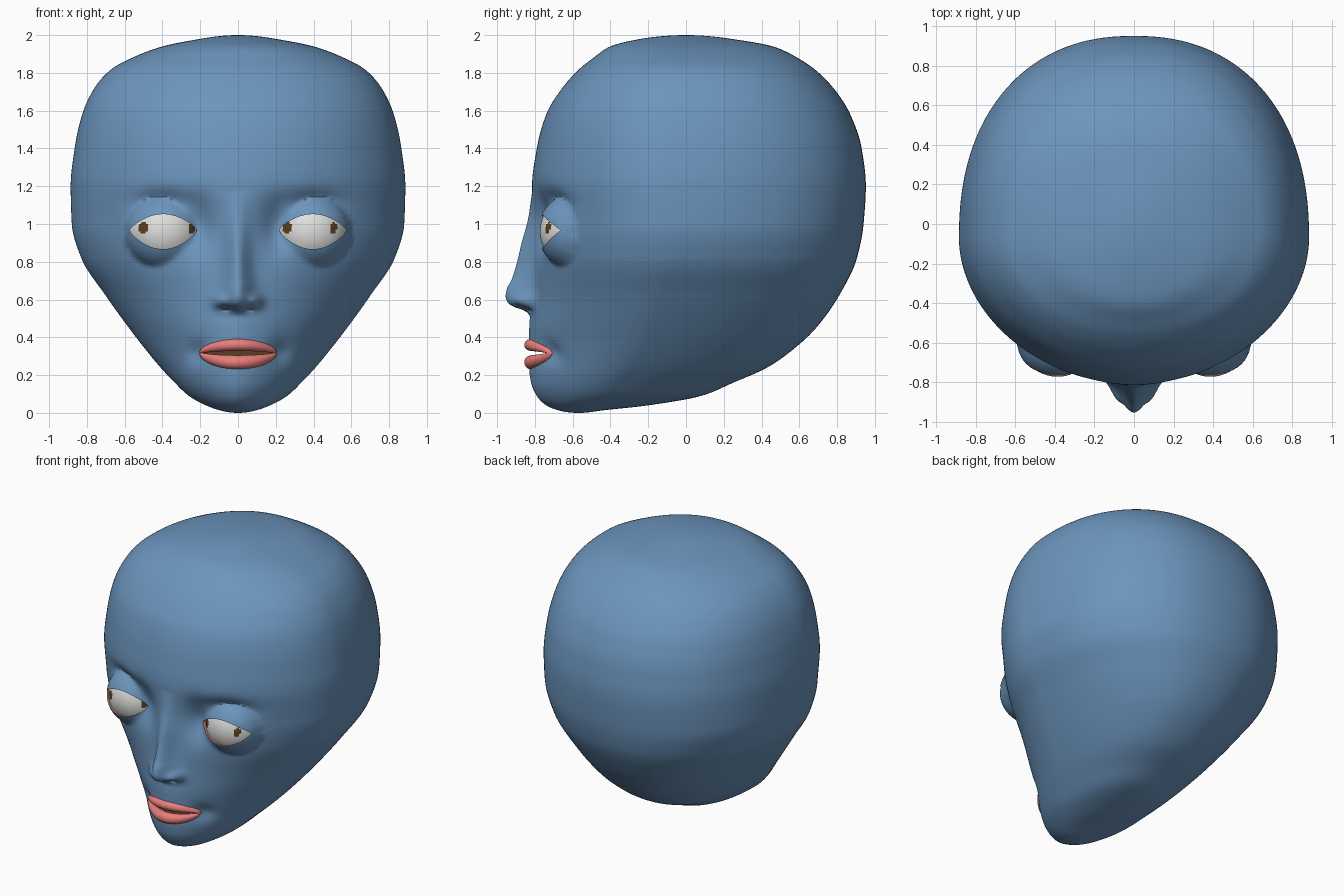
import bpy, bmesh, math
from mathutils import Matrix

if "Cube" in bpy.data.objects:
    bpy.data.objects.remove(bpy.data.objects["Cube"])


def material(name, rgb):
    m = bpy.data.materials.new(name)
    m.diffuse_color = (*rgb, 1)
    m.use_nodes = True
    m.node_tree.nodes["Principled BSDF"].inputs["Base Color"].default_value = m.diffuse_color
    return m


SKIN = material("blue skin", (0.15, 0.30, 0.51))
LIP = material("coral lips", (0.80, 0.21, 0.20))
WHITE = material("eye white", (0.74, 0.74, 0.73))
BROWN = material("dark brown", (0.10, 0.05, 0.015))


def make_object(name, bm, mats, angle=40):
    bmesh.ops.recalc_face_normals(bm, faces=bm.faces)
    me = bpy.data.meshes.new(name)
    bm.to_mesh(me)
    bm.free()
    for m in mats:
        me.materials.append(m)
    ob = bpy.data.objects.new(name, me)
    bpy.context.collection.objects.link(ob)
    smooth(ob, angle)
    return ob


def smooth(ob, angle):
    bpy.ops.object.select_all(action='DESELECT')
    ob.select_set(True)
    bpy.context.view_layer.objects.active = ob
    bpy.ops.object.shade_smooth_by_angle(angle=math.radians(angle))


def curve(xs, ys):
    """Monotone cubic interpolation through the points."""
    n = len(xs)
    d = [(ys[i + 1] - ys[i]) / (xs[i + 1] - xs[i]) for i in range(n - 1)]
    m = [d[0]] + [2 * a * b / (a + b) if a * b > 0 else 0 for a, b in zip(d, d[1:])] + [d[-1]]

    def f(x):
        x = min(max(x, xs[0]), xs[-1])
        i = max(k for k in range(n - 1) if xs[k] <= x)
        h = xs[i + 1] - xs[i]
        t = (x - xs[i]) / h
        return (ys[i] * (1 + 2 * t) * (1 - t) ** 2 + h * m[i] * t * (1 - t) ** 2
                + ys[i + 1] * t * t * (3 - 2 * t) + h * m[i + 1] * t * t * (t - 1))
    return f


def bump(x, z, cx, cz, sx, sz):
    return math.exp(-((x - cx) / sx) ** 2 - ((z - cz) / sz) ** 2)


# Head slices: height, half width, front y, back y
SLICES = [
    (0, 0, -.57, -.57), (.012, .09, -.67, -.45), (.04, .17, -.74, -.2), (.09, .26, -.79, .08),
    (.16, .335, -.82, .25), (.24, .41, -.83, .43), (.33, .485, -.83, .56), (.44, .57, -.83, .68),
    (.62, .70, -.815, .81), (.82, .83, -.805, .905), (1.0, .88, -.80, .94), (1.2, .886, -.815, .952),
    (1.4, .865, -.79, .93), (1.58, .825, -.74, .87), (1.72, .76, -.655, .78), (1.82, .67, -.565, .68),
    (1.88, .56, -.49, .59), (1.94, .40, -.40, .46), (1.98, .2, -.24, .24), (2, 0, 0, 0)]
arc = [math.acos(1 - r[0]) for r in SLICES]
width, front, back = (curve(arc, [r[k] for r in SLICES]) for k in (1, 2, 3))
nose_h = curve([.515, .54, .565, .59, .62, .66, .7, .8, .9, 1.0, 1.17],
               [0, .03, .10, .13, .14, .135, .115, .088, .068, .042, 0])
nose_w = curve([.5, .6, .66, .8, 1.2], [.085, .085, .075, .062, .06])
front_n = curve([0, .35, .9, 1.4, 2], [1.8, 1.62, 1.85, 1.95, 2.1])

EX, EY, EZ, ER = .387, -.575, .96, .198     # eyeball centre and radius


def face_relief(x, y, z):
    """Push the face in and out for the nose, sockets, lids and mouth corners."""
    ax = abs(x)
    y -= nose_h(z) * math.exp(-(ax / nose_w(z)) ** 2)
    y -= .04 * bump(ax, z, .092, .592, .036, .032)
    y += .025 * bump(ax, z, .06, .552, .03, .014)
    y += .065 * bump(ax, z, .205, .99, .08, .13)
    y += .05 * bump(ax, z, .40, 1.11, .15, .065)
    y += .03 * bump(ax, z, .22, .32, .06, .06)
    r2 = (ER + .011) ** 2 - (ax - EX) ** 2 - (z - EZ) ** 2
    if r2 > 0:                               # lids wrap the eyeball
        lid = EY - math.sqrt(r2)
        k = .02
        h = max(k - abs(y - lid), 0) / k
        y = min(y, lid) - h * h * k / 4
    return y


# Head
ROWS, COLS = 220, 216
bm = bmesh.new()
rings = []
for i in range(1, ROWS):
    s = math.pi * i / ROWS
    z = 1 - math.cos(s)
    w, yf, yb = width(s), front(s), back(s)
    yc = yf + .42 * (yb - yf)
    ring = []
    for j in range(COLS):
        u = 2 * math.pi * j / COLS
        a = u - .5 * math.sin(u)             # denser columns on the face
        c, sn = math.cos(a), math.sin(a)
        n = front_n(z) if c > 0 else 2.25
        x = w * math.copysign(abs(sn) ** (2 / n), sn)
        if c > 0:
            y = face_relief(x, yc - (yc - yf) * c ** (2 / n), z)
        else:
            y = yc + (yb - yc) * (-c) ** (2 / n)
        ring.append(bm.verts.new((x, y, z)))
    rings.append(ring)
for lo, hi in zip(rings, rings[1:]):
    for j in range(COLS):
        k = (j + 1) % COLS
        bm.faces.new((lo[j], lo[k], hi[k], hi[j]))
for ring, p in ((rings[0], (0, -.57, 0)), (rings[-1], (0, 0, 2))):
    tip = bm.verts.new(p)
    for j in range(COLS):
        bm.faces.new((ring[j], ring[(j + 1) % COLS], tip))
head = make_object("head", bm, [SKIN, LIP, BROWN])


# Cutter for the eye openings and the mouth
def almond(bm, x0, x1, zc, up, down, power, depth, mat, steps=28):
    ts = [i / steps for i in range(steps + 1)]
    pts = [(x0 + (x1 - x0) * t, zc + up * max(math.sin(math.pi * t), 0) ** power) for t in ts]
    pts += [(x0 + (x1 - x0) * t, zc - down * math.sin(math.pi * t) ** power) for t in ts[-2:0:-1]]
    near = [bm.verts.new((x, -1.2, z)) for x, z in pts]
    far = [bm.verts.new((x, depth, z)) for x, z in pts]
    faces = [bm.faces.new(near), bm.faces.new(far[::-1])]
    for i in range(len(pts)):
        k = (i + 1) % len(pts)
        faces.append(bm.faces.new((near[k], near[i], far[i], far[k])))
    for f in faces:
        f.material_index = mat


bm = bmesh.new()
for side in (-1, 1):
    almond(bm, side * .217, side * .575, .967, .085, .10, .75, -.5, 1)
almond(bm, -.188, .188, .317, .022, .022, .6, -.6, 2)
cutter = make_object("opening_cutter", bm, [SKIN, LIP, BROWN])
cutter.hide_render = True
mod = head.modifiers.new("openings", 'BOOLEAN')
mod.operation, mod.solver, mod.object = 'DIFFERENCE', 'EXACT', cutter
bpy.ops.object.select_all(action='DESELECT')
bpy.context.view_layer.objects.active = head
head.select_set(True)
bpy.ops.object.modifier_apply(modifier=mod.name)
bpy.data.objects.remove(cutter)
smooth(head, 40)

# Eyeballs with two brown flecks each
for name, side, flecks in (("left_eyeball", -1, ((-.50, .024), (-.245, .016))),
                           ("right_eyeball", 1, ((.26, .024), (.505, .016)))):
    bm = bmesh.new()
    bmesh.ops.create_uvsphere(bm, u_segments=80, v_segments=60, radius=ER,
                              matrix=Matrix.Translation((side * EX, EY, EZ)))
    for f in bm.faces:
        c = f.calc_center_median()
        if c.y < EY and any(((c.x - fx) / r) ** 2 + ((c.z - .98) / .034) ** 2 < 1 for fx, r in flecks):
            f.material_index = 1
    make_object(name, bm, [WHITE, BROWN], 60)


# Lips: tapered rolls following the curve of the mouth
def lip(name, z_mid, half_height, steps=40, sides=20):
    bm = bmesh.new()
    loops = []
    for i in range(steps + 1):
        t = -1 + 2 * i / steps
        full = max(1 - t * t, 0) ** .6
        zc = .317 + (z_mid - .317) * full
        h, d = .006 + (half_height - .006) * full, .012 + .024 * full
        y = -.82 + .10 * t * t
        loops.append([bm.verts.new((.205 * t, y + d * math.cos(2 * math.pi * k / sides),
                                    zc + h * math.sin(2 * math.pi * k / sides))) for k in range(sides)])
    for a, b in zip(loops, loops[1:]):
        for k in range(sides):
            m = (k + 1) % sides
            bm.faces.new((a[k], a[m], b[m], b[k]))
    bm.faces.new(loops[0])
    bm.faces.new(loops[-1])
    make_object(name, bm, [LIP], 60)


lip("upper_lip", .36, .032)
lip("lower_lip", .268, .037)
